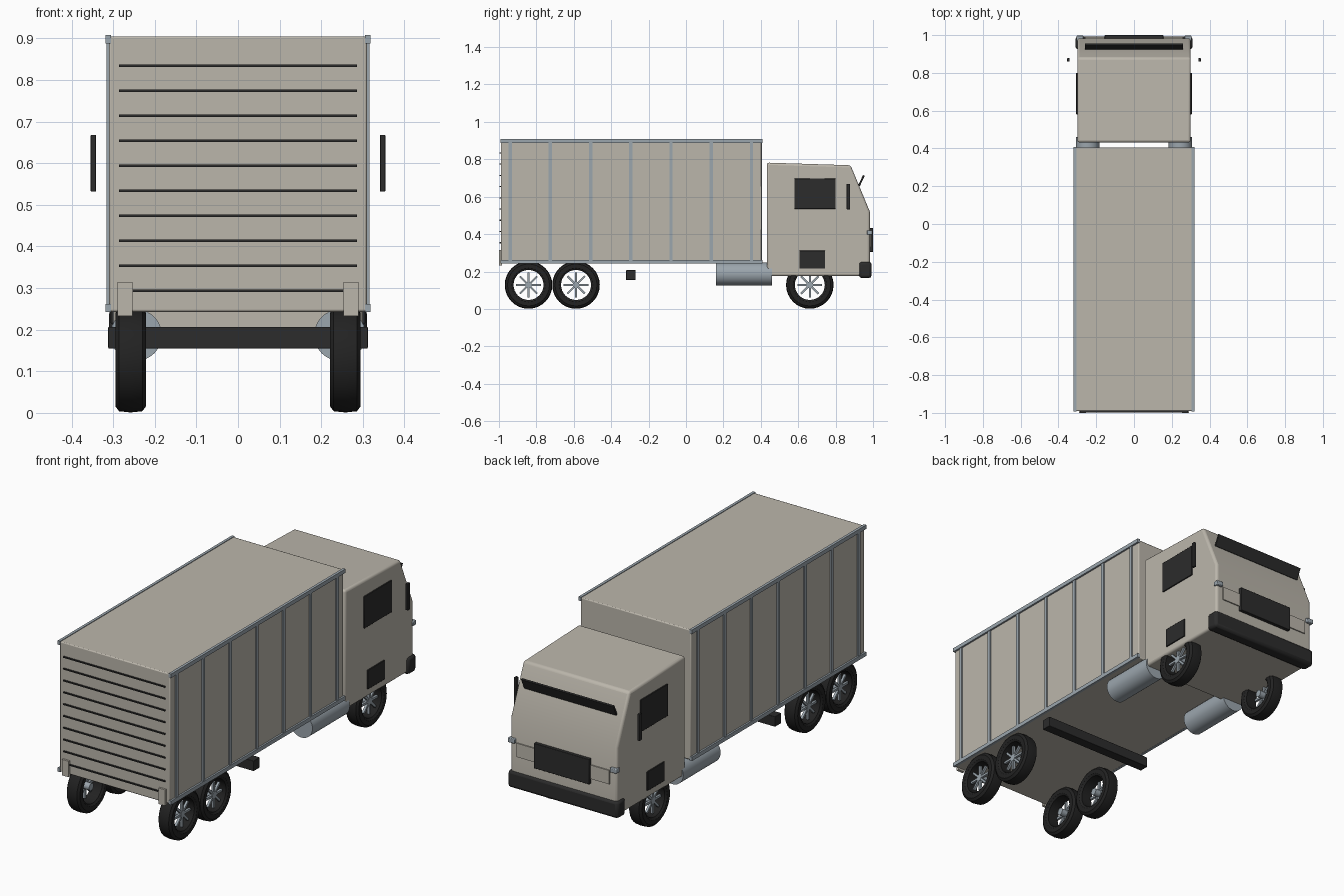
import bpy, bmesh, math
from mathutils import Matrix, Vector

if "Cube" in bpy.data.objects:
    bpy.data.objects.remove(bpy.data.objects["Cube"])


def material(name, rgb, rough=0.6):
    m = bpy.data.materials.new(name)
    m.use_nodes = True
    m.diffuse_color = (*rgb, 1)
    node = m.node_tree.nodes["Principled BSDF"]
    node.inputs["Base Color"].default_value = (*rgb, 1)
    node.inputs["Roughness"].default_value = rough
    return m


BEIGE = material("warm beige paint", (0.50, 0.47, 0.41))
STEEL = material("blue grey steel", (0.33, 0.38, 0.42))
DARK = material("dark trim", (0.025, 0.025, 0.025))
RUBBER = material("black rubber", (0.016, 0.016, 0.016))


def finish(name, bm, mat, bevel=0, segments=2):
    bmesh.ops.recalc_face_normals(bm, faces=bm.faces)
    mesh = bpy.data.meshes.new(name)
    bm.to_mesh(mesh)
    bm.free()
    mesh.materials.append(mat)
    obj = bpy.data.objects.new(name, mesh)
    bpy.context.collection.objects.link(obj)
    if bevel:
        mod = obj.modifiers.new("Bevel", 'BEVEL')
        mod.width, mod.segments = bevel, segments
    bpy.ops.object.select_all(action='DESELECT')
    obj.select_set(True)
    bpy.context.view_layer.objects.active = obj
    bpy.ops.object.shade_smooth_by_angle(angle=math.radians(35))
    return obj


def add_box(bm, x, y, z, turn=None):
    """Box from three (low, high) ranges, optionally turned about its centre."""
    centre = Vector([(a + b) / 2 for a, b in (x, y, z)])
    size = [b - a for a, b in (x, y, z)]
    mat = Matrix.Translation(centre) @ (turn or Matrix()) @ Matrix.Diagonal((*size, 1))
    bmesh.ops.create_cube(bm, size=1, matrix=mat)


def box(name, mat, x, y, z, bevel=0, turn=None):
    bm = bmesh.new()
    add_box(bm, x, y, z, turn)
    return finish(name, bm, mat, bevel)


def pair(name, mat, x, y, z, bevel=0):
    """The same box on both sides."""
    for side, s in (("left", 1), ("right", -1)):
        box(f"{side}_{name}", mat, sorted((s * x[0], s * x[1])), y, z, bevel)


# Cargo body with its edge rails and side posts
box("cargo_body", BEIGE, (-0.31, 0.31), (-0.99, 0.405), (0.243, 0.905), 0.005)
pair("top_rail", STEEL, (0.305, 0.319), (-0.993, 0.408), (0.888, 0.908))
pair("bottom_rail", STEEL, (0.305, 0.319), (-0.993, 0.408), (0.242, 0.262))
for i in range(7):
    y = -0.94 + i * 0.215
    pair(f"side_post_{i + 1}", STEEL, (0.305, 0.316), (y - 0.009, y + 0.009), (0.255, 0.895))

# Door slats and lower door brackets
for i in range(10):
    z = 0.294 + i * 0.06
    box(f"door_slat_{i + 1}", DARK, (-0.286, 0.286), (-0.997, -0.985), (z - 0.003, z + 0.003))
pair("door_bracket", BEIGE, (0.253, 0.29), (-1.0, -0.985), (0.233, 0.314))

# Cab extruded from its side profile
bm = bmesh.new()
profile = [(0.432, 0.175), (0.432, 0.782), (0.88, 0.768), (0.983, 0.52), (0.983, 0.175)]
face = bm.faces.new([bm.verts.new((-0.30, y, z)) for y, z in profile])
extruded = bmesh.ops.extrude_face_region(bm, geom=[face])["geom"]
bmesh.ops.translate(bm, vec=(0.60, 0, 0), verts=[v for v in extruded if isinstance(v, bmesh.types.BMVert)])
finish("cab", bm, BEIGE, 0.012, 3)

# Cab details
pair("side_window", DARK, (0.297, 0.306), (0.58, 0.80), (0.535, 0.697), 0.002)
pair("step_panel", DARK, (0.297, 0.306), (0.607, 0.744), (0.215, 0.312), 0.002)
pair("mirror", DARK, (0.341, 0.354), (0.859, 0.878), (0.532, 0.668), 0.002)
box("front_bumper", DARK, (-0.31, 0.31), (0.925, 0.992), (0.165, 0.252), 0.014)
box("grille", DARK, (-0.155, 0.155), (0.978, 1.0), (0.305, 0.432), 0.002)
pair("headlight_panel", BEIGE, (0.155, 0.26), (0.978, 0.989), (0.33, 0.40))
pair("marker_lamp", STEEL, (0.268, 0.305), (0.968, 0.997), (0.397, 0.42), 0.003)
box("sun_visor", DARK, (-0.26, 0.26), (0.933, 0.943), (0.655, 0.717), 0.002,
    Matrix.Rotation(math.radians(-25), 4, 'X'))

# Underbody bar and tanks
box("cross_bar", DARK, (-0.312, 0.312), (-0.32, -0.27), (0.155, 0.207), 0.002)
for side, s in (("left", 1), ("right", -1)):
    bm = bmesh.new()
    place = Matrix.Translation((s * 0.245, 0.31, 0.187)) @ Matrix.Rotation(math.pi / 2, 4, 'X')
    bmesh.ops.create_cone(bm, cap_ends=True, segments=32, radius1=0.062, radius2=0.062,
                          depth=0.30, matrix=place)
    finish(f"{side}_fuel_tank", bm, STEEL)

# Wheels: open tyre ring, star of spokes and hub
TYRE = [(-0.030, 0.080), (-0.037, 0.090), (-0.037, 0.112), (-0.028, 0.124), (0, 0.127),
        (0.028, 0.124), (0.037, 0.112), (0.037, 0.090), (0.030, 0.080)]


def wheel(name, x, y, z=0.128):
    place = Matrix.Translation((x, y, z))
    bm = bmesh.new()
    ring = [bm.verts.new((px, 0, r)) for px, r in TYRE]
    edges = [bm.edges.new((a, b)) for a, b in zip(ring, ring[1:] + ring[:1])]
    bmesh.ops.spin(bm, geom=ring + edges, axis=(1, 0, 0), cent=(0, 0, 0),
                   angle=2 * math.pi, steps=32)
    bmesh.ops.remove_doubles(bm, verts=bm.verts, dist=0.0005)
    bm.transform(place)
    finish(name + "_tyre", bm, RUBBER)

    bm = bmesh.new()
    s = math.copysign(1, x)
    for k in range(4):
        add_box(bm, (s * 0.015 - 0.006, s * 0.015 + 0.006), (-0.0055, 0.0055), (-0.066, 0.066),
                Matrix.Rotation(k * math.pi / 4, 4, 'X'))
    bmesh.ops.create_cone(bm, cap_ends=True, segments=16, radius1=0.018, radius2=0.018, depth=0.045,
                          matrix=Matrix.Rotation(math.pi / 2, 4, 'Y'))
    bm.transform(place)
    finish(name + "_spokes", bm, STEEL)


for axle, y in (("rear", -0.842), ("middle", -0.588), ("front", 0.662)):
    for side, s in (("left", 1), ("right", -1)):
        wheel(f"{axle}_{side}_wheel", s * 0.258, y)
